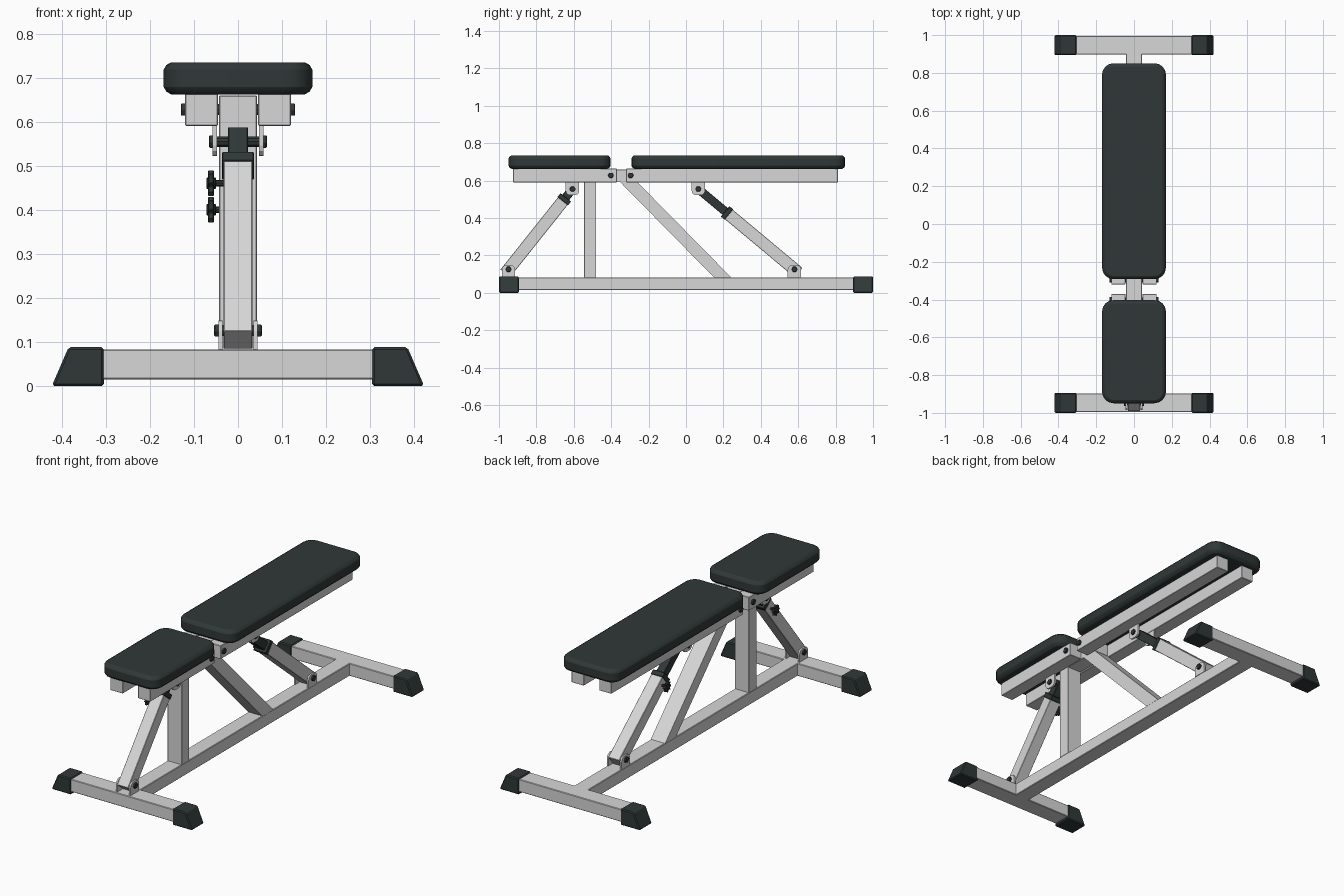
import bpy, bmesh, math
from mathutils import Vector

if "Cube" in bpy.data.objects:
    bpy.data.objects.remove(bpy.data.objects["Cube"])


def material(name, rgb):
    m = bpy.data.materials.new(name)
    m.diffuse_color = (*rgb, 1)
    m.use_nodes = True
    m.node_tree.nodes["Principled BSDF"].inputs["Base Color"].default_value = m.diffuse_color
    return m


GREY = material("light grey steel", (0.68, 0.68, 0.68))
DARK = material("dark rubber", (0.029, 0.039, 0.038))


def finish(name, bm, mat, smooth=False):
    bmesh.ops.recalc_face_normals(bm, faces=bm.faces[:])
    me = bpy.data.meshes.new(name)
    bm.to_mesh(me)
    bm.free()
    me.materials.append(mat)
    ob = bpy.data.objects.new(name, me)
    bpy.context.collection.objects.link(ob)
    if smooth:
        bpy.ops.object.select_all(action='DESELECT')
        ob.select_set(True)
        bpy.context.view_layer.objects.active = ob
        bpy.ops.object.shade_smooth_by_angle(angle=math.radians(30))
    return ob


def prism(name, pts, a, b, mat, axis="x", bevel=0.0):
    """Extrude a profile: (y, z) points along x, or (x, z) points along y."""
    bm = bmesh.new()
    put = (lambda p, t: (t, p[0], p[1])) if axis == "x" else (lambda p, t: (p[0], t, p[1]))
    r0 = [bm.verts.new(put(p, a)) for p in pts]
    r1 = [bm.verts.new(put(p, b)) for p in pts]
    bm.faces.new(r0)
    bm.faces.new(r1[::-1])
    n = len(pts)
    for i in range(n):
        bm.faces.new((r0[i], r0[(i + 1) % n], r1[(i + 1) % n], r1[i]))
    bmesh.ops.recalc_face_normals(bm, faces=bm.faces[:])
    if bevel:
        bmesh.ops.bevel(bm, geom=bm.edges[:], offset=bevel, segments=1, affect='EDGES', profile=0.5)
    return finish(name, bm, mat)


def rect(y0, y1, z0, z1):
    return [(y0, z0), (y1, z0), (y1, z1), (y0, z1)]


def circle(y, z, r, n, r2=None):
    return [(y + (r2 if r2 and i % 2 else r) * math.cos(2 * math.pi * i / n),
             z + (r2 if r2 and i % 2 else r) * math.sin(2 * math.pi * i / n)) for i in range(n)]


def pad(name, y0, y1):
    """Upholstered pad with rounded corners and bevelled rims."""
    bm = bmesh.new()
    bmesh.ops.create_cube(bm, size=1)
    for v in bm.verts:
        v.co = Vector((v.co.x * 0.338, (y0 + y1) / 2 + v.co.y * (y1 - y0), 0.699 + v.co.z * 0.073))
    up = [e for e in bm.edges if abs(e.verts[0].co.z - e.verts[1].co.z) > 0.01]
    bmesh.ops.bevel(bm, geom=up, offset=0.06, segments=4, affect='EDGES', profile=0.5)
    rim = [e for e in bm.edges if abs(e.verts[0].co.z - e.verts[1].co.z) < 0.001]
    bmesh.ops.bevel(bm, geom=rim, offset=0.017, segments=2, affect='EDGES', profile=0.4)
    finish(name, bm, DARK, True)


def bolt(name, y, z, half, shaft=True):
    """Through bolt with a hexagonal head on each side."""
    prism(name + "_shaft", circle(y, z, 0.013, 10), -half + 0.006, half - 0.006, DARK)
    for s in (-1, 1):
        prism(name + "_head", circle(y, z, 0.016, 6), s * (half - 0.012), s * half, DARK, bevel=0.002)


def bracket(name, y, z_flat, z_round, x0, x1):
    """Pair of plates, rounded on the free end."""
    w, r = 0.036, 0.024
    s = 1 if z_round > z_flat else -1
    pts = [(y - w, z_flat), (y + w, z_flat)]
    for sy in (1, -1):
        arc = [(y + sy * (w - r + r * math.cos(t)), z_round - s * r + s * r * math.sin(t))
               for t in (0, math.pi / 6, math.pi / 3, math.pi / 2)]
        pts += arc if sy == 1 else arc[::-1]
    for sx in (-1, 1):
        prism(name, pts, sx * x0, sx * x1, GREY)


def strut(name, lower, upper, collar, knob):
    """Telescopic strut: steel tube, dark collar, inner bar, star knob, brackets."""
    lo, hi = Vector(lower), Vector(upper)
    d = (hi - lo).normalized()
    n = Vector((-d.y, d.x))
    length = (hi - lo).length

    def bar(part, a, b, w, x, mat, bev):
        pts = [lo + d * a - n * w, lo + d * b - n * w, lo + d * b + n * w, lo + d * a + n * w]
        prism(name + part, [tuple(p) for p in pts], -x, x, mat, bevel=bev)

    c = collar * length
    bar("_outer_tube", -0.028, c, 0.033, 0.033, GREY, 0.002)
    bar("_collar", c - 0.012, c + 0.014, 0.036, 0.036, DARK, 0.002)
    bar("_inner_bar", c - 0.1, length + 0.025, 0.023, 0.023, DARK, 0.002)
    k = lo + d * knob * length
    prism(name + "_knob_shaft", circle(k.x, k.y, 0.007, 8), -0.056, -0.03, DARK)
    prism(name + "_knob_hub", circle(k.x, k.y, 0.014, 10), -0.072, -0.050, DARK, bevel=0.002)
    prism(name + "_knob_star", circle(k.x, k.y, 0.031, 16, 0.021), -0.068, -0.055, DARK, bevel=0.002)
    bracket(name + "_lower_bracket", lo.x, 0.082, 0.149, 0.035, 0.044)
    bracket(name + "_upper_bracket", hi.x, 0.595, 0.522, 0.048, 0.058)
    bolt(name + "_lower_bolt", lo.x, lo.y, 0.054)
    bolt(name + "_upper_bolt", hi.x, hi.y, 0.066)


# base frame
W = 0.043
prism("base_rail", rect(-0.91, 0.91, 0.015, 0.083), -W, W, GREY, bevel=0.003)
for label, y in (("front", -0.947), ("rear", 0.947)):
    prism(label + "_foot_bar", rect(y - 0.049, y + 0.049, 0.015, 0.083), -0.34, 0.34, GREY, bevel=0.003)
    for s in (-1, 1):
        prof = [(s * 0.305, 0), (s * 0.423, 0), (s * 0.385, 0.088), (s * 0.305, 0.088)]
        prism(label + "_foot_cap", prof, y - 0.053, y + 0.053, DARK, axis="y", bevel=0.005)

# upright, diagonal brace and the head bar joining them
prism("upright_post", rect(-0.545, -0.48, 0.08, 0.62), -W, W, GREY, bevel=0.002)
prism("diagonal_brace", [(-0.357, 0.597), (-0.265, 0.597), (0.243, 0.081), (0.151, 0.081)], -W, W, GREY)
prism("head_bar", rect(-0.545, -0.262, 0.594, 0.66), -W, W, GREY, bevel=0.002)

# rails under the pads
for s in (-1, 1):
    prism("seat_rail", rect(-0.925, -0.37, 0.591, 0.664), s * 0.046, s * 0.12, GREY, bevel=0.002)
    prism("back_rail", rect(-0.32, 0.813, 0.591, 0.664), s * 0.046, s * 0.12, GREY, bevel=0.002)
bolt("seat_pivot", -0.402, 0.628, 0.13)
bolt("back_pivot", -0.296, 0.628, 0.13)

# pads
pad("seat_pad", -0.949, -0.403)
pad("back_pad", -0.292, 0.851)

# adjustable struts
strut("seat_strut", (-0.949, 0.126), (-0.607, 0.555), 0.87, 0.78)
strut("back_strut", (0.58, 0.126), (0.066, 0.555), 0.70, 0.64)
